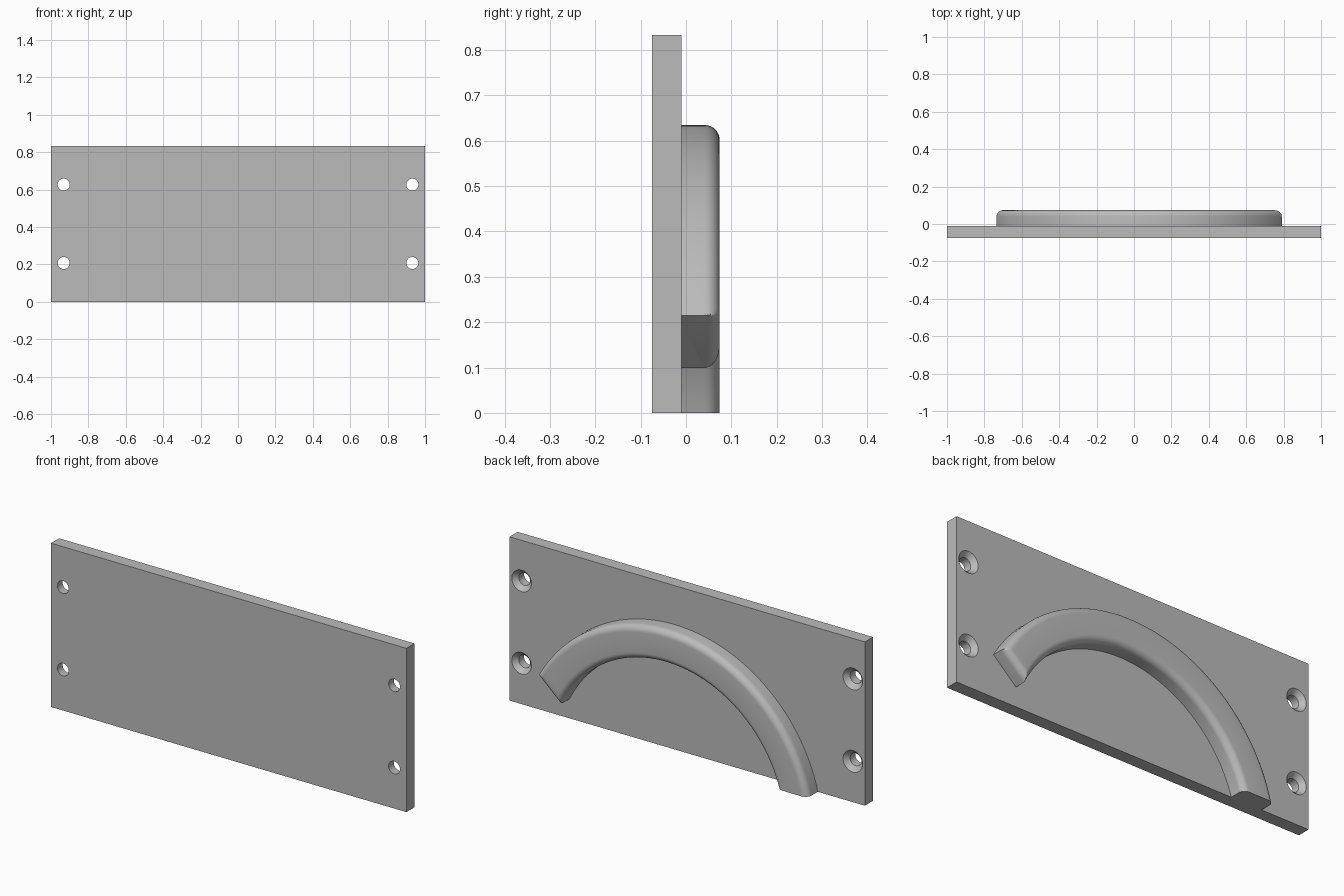
import bpy, bmesh, math

if "Cube" in bpy.data.objects:
    bpy.data.objects.remove(bpy.data.objects["Cube"])

grey = bpy.data.materials.new("plain grey")
grey.use_nodes = True
grey.diffuse_color = (0.5, 0.5, 0.5, 1)
grey.node_tree.nodes["Principled BSDF"].inputs["Base Color"].default_value = (0.5, 0.5, 0.5, 1)

FRONT, BACK, RIDGE, TALL = -0.075, -0.01, 0.074, 0.833


def finish(bm, name):
    bmesh.ops.recalc_face_normals(bm, faces=bm.faces)
    mesh = bpy.data.meshes.new(name)
    bm.to_mesh(mesh)
    bm.free()
    mesh.materials.append(grey)
    ob = bpy.data.objects.new(name, mesh)
    bpy.context.collection.objects.link(ob)
    return ob


def activate(ob):
    bpy.ops.object.select_all(action='DESELECT')
    ob.select_set(True)
    bpy.context.view_layer.objects.active = ob


def bridge(bm, a, b):
    for k in range(len(a)):
        m = (k + 1) % len(a)
        bm.faces.new((a[k], a[m], b[m], b[k]))


# Mounting plate
bm = bmesh.new()
bmesh.ops.create_cube(bm, size=1)
for v in bm.verts:
    v.co = (v.co.x * 2, (FRONT + BACK) / 2 + v.co.y * (BACK - FRONT), (v.co.z + 0.5) * TALL)
plate = finish(bm, "mounting_plate")

# Countersunk screw holes, one revolved cutter per corner
HOLE, SINK, SIDES = 0.032, 0.055, 40
stations = [(FRONT - 0.05, HOLE), (BACK - SINK + HOLE, HOLE), (BACK, SINK), (BACK + 0.05, SINK)]
bm = bmesh.new()
for cx in (-0.932, 0.932):
    for cz in (0.208, 0.627):
        rings = []
        for y, r in stations:
            angles = [math.tau * k / SIDES for k in range(SIDES)]
            rings.append([bm.verts.new((cx + r * math.cos(a), y, cz + r * math.sin(a))) for a in angles])
        for a, b in zip(rings, rings[1:]):
            bridge(bm, a, b)
        bm.faces.new(rings[0])
        bm.faces.new(rings[-1])
cutter = finish(bm, "hole_cutter")
cutter.hide_render = True
activate(plate)
mod = plate.modifiers.new("holes", 'BOOLEAN')
mod.operation, mod.solver, mod.object = 'DIFFERENCE', 'EXACT', cutter
bpy.ops.object.modifier_apply(modifier=mod.name)
bpy.data.objects.remove(cutter)
bpy.ops.object.shade_smooth_by_angle(angle=math.radians(30))

# Curved rail: rounded section swept round an arc
CX, CZ, INNER, OUTER, FILLET = 0.07, -0.1925, 0.66, 0.8275, 0.033
STEPS, SWEEP = 8, 64
quarter = [math.pi / 2 * k / STEPS for k in range(STEPS + 1)]
round_off = [(FILLET * (1 - math.cos(a)), RIDGE - FILLET * (1 - math.sin(a))) for a in quarter]
section = [(INNER, BACK - 0.01)] + [(INNER + d, y) for d, y in round_off]
section += [(OUTER - d, y) for d, y in reversed(round_off)] + [(OUTER, BACK - 0.01)]


def raised_end(r):
    """Angle of the slightly skewed free end at radius r."""
    return math.radians(26.2 + 3.3 * (r - INNER) / (OUTER - INNER))


def ground_end(r):
    """Angle at which radius r meets the bottom edge."""
    return math.pi - math.asin(-CZ / r)


def place(r, angle, y):
    return bm.verts.new((CX + r * math.cos(angle), y, CZ + r * math.sin(angle)))


bm = bmesh.new()
rings = []
# Rounded free end, mitred with the long rounded edges
for setback, cap in round_off:
    rings.append([place(r, raised_end(r) + setback / r, min(y, cap)) for r, y in section])
# Main sweep down to the bottom edge
for k in range(1, SWEEP + 1):
    t = k / SWEEP
    rings.append([place(r, (1 - t) * (raised_end(r) + FILLET / r) + t * ground_end(r), y)
                  for r, y in section])
for a, b in zip(rings, rings[1:]):
    bridge(bm, a, b)
bm.faces.new(rings[0])
bm.faces.new(rings[-1])
bmesh.ops.remove_doubles(bm, verts=bm.verts, dist=0.00001)
rail = finish(bm, "curved_rail")
activate(rail)
bpy.ops.object.shade_smooth_by_angle(angle=math.radians(30))
